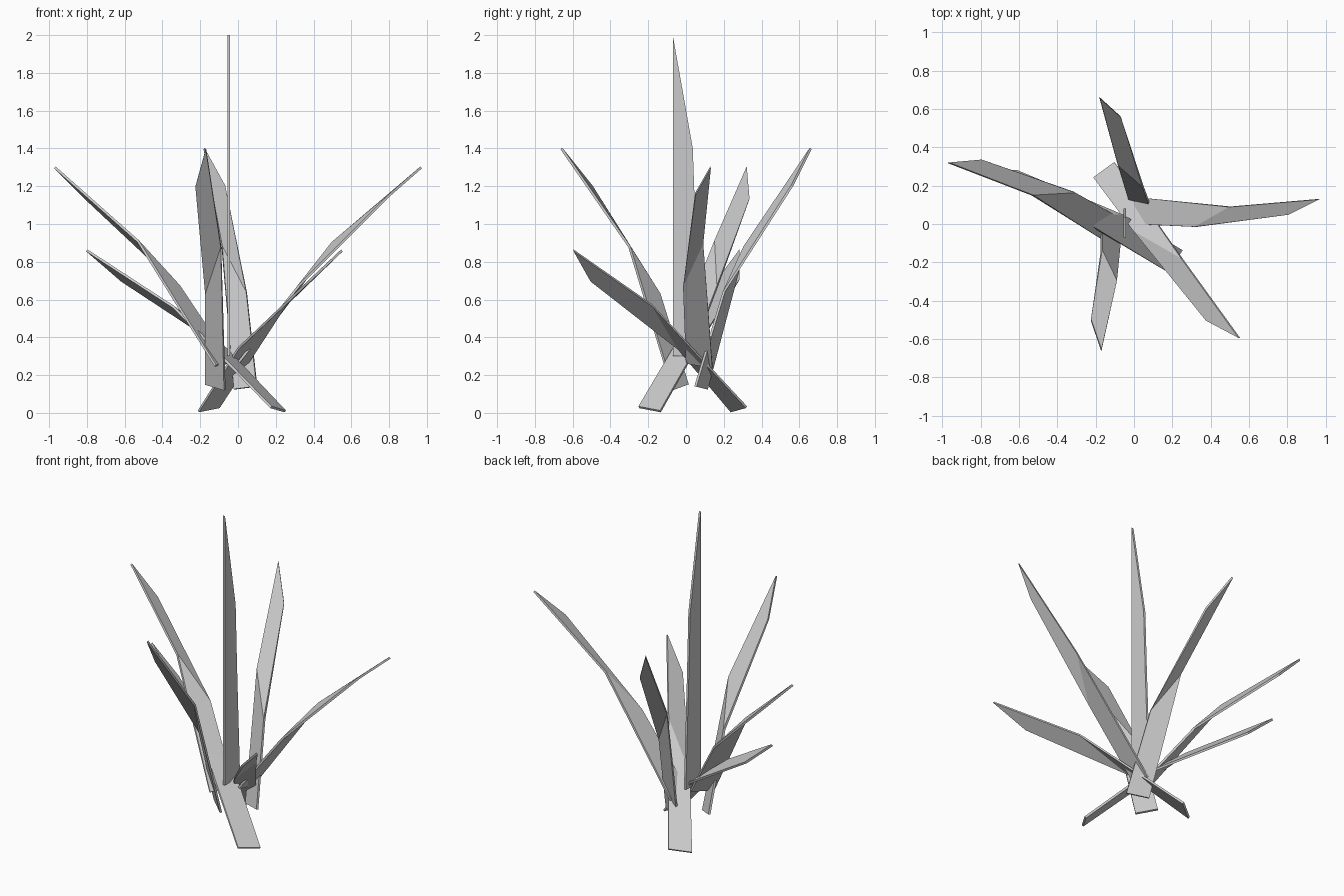
import bpy

THICKNESS = 0.013


def blade(name, base_l, base_r, fold_l, fold_r, shoulder, tip):
    """Flat leaf with a diagonal fold and a slanted one-sided tip."""
    mesh = bpy.data.meshes.new(name)
    mesh.from_pydata([base_l, base_r, fold_r, fold_l, shoulder, tip], [],
                     [(0, 1, 2, 3), (3, 2, 4, 5)])
    obj = bpy.data.objects.new(name, mesh)
    bpy.context.collection.objects.link(obj)
    mod = obj.modifiers.new("thickness", "SOLIDIFY")
    mod.thickness = THICKNESS
    mod.offset = 0
    return obj


# tall upright leaf in the middle
blade("centre_leaf", (-.048, -.07, .30), (-.048, .08, .30),
      (-.048, -.07, 1.1), (-.048, .05, 1.0),
      (-.048, .036, 1.4), (-.048, -.07, 2.0))

# wide side leaves
blade("right_leaf", (.01, .14, .24), (0, 0, .265),
      (.50, .09, .90), (.32, -.015, .67), (.81, .05, 1.16), (.97, .13, 1.30))
blade("left_leaf", (-.12, -.11, .25), (-.04, .012, .265),
      (-.53, .15, .91), (-.31, .166, .67), (-.80, .335, 1.13), (-.97, .32, 1.30))

# steep front and back leaves
blade("front_leaf", (-.07, -.07, .12), (-.17, .01, .15),
      (-.09, -.30, .88), (-.17, -.14, .63), (-.225, -.50, 1.20), (-.17, -.66, 1.40))
blade("back_leaf", (-.02, .11, .125), (.10, .05, .14),
      (-.085, .31, .88), (.045, .20, .64), (-.07, .56, 1.20), (-.18, .66, 1.40))

# low leaves crossing the centre, their stems reaching the ground
blade("low_front_right_leaf", (-.10, .32, .03), (-.21, .24, .008),
      (.25, -.18, .57), (0, -.04, .34), (.38, -.505, .70), (.55, -.595, .86))
blade("low_left_leaf", (.175, -.25, .03), (.25, -.135, .008),
      (-.34, .06, .56), (-.06, .05, .335), (-.615, .28, .70), (-.80, .28, .86))
